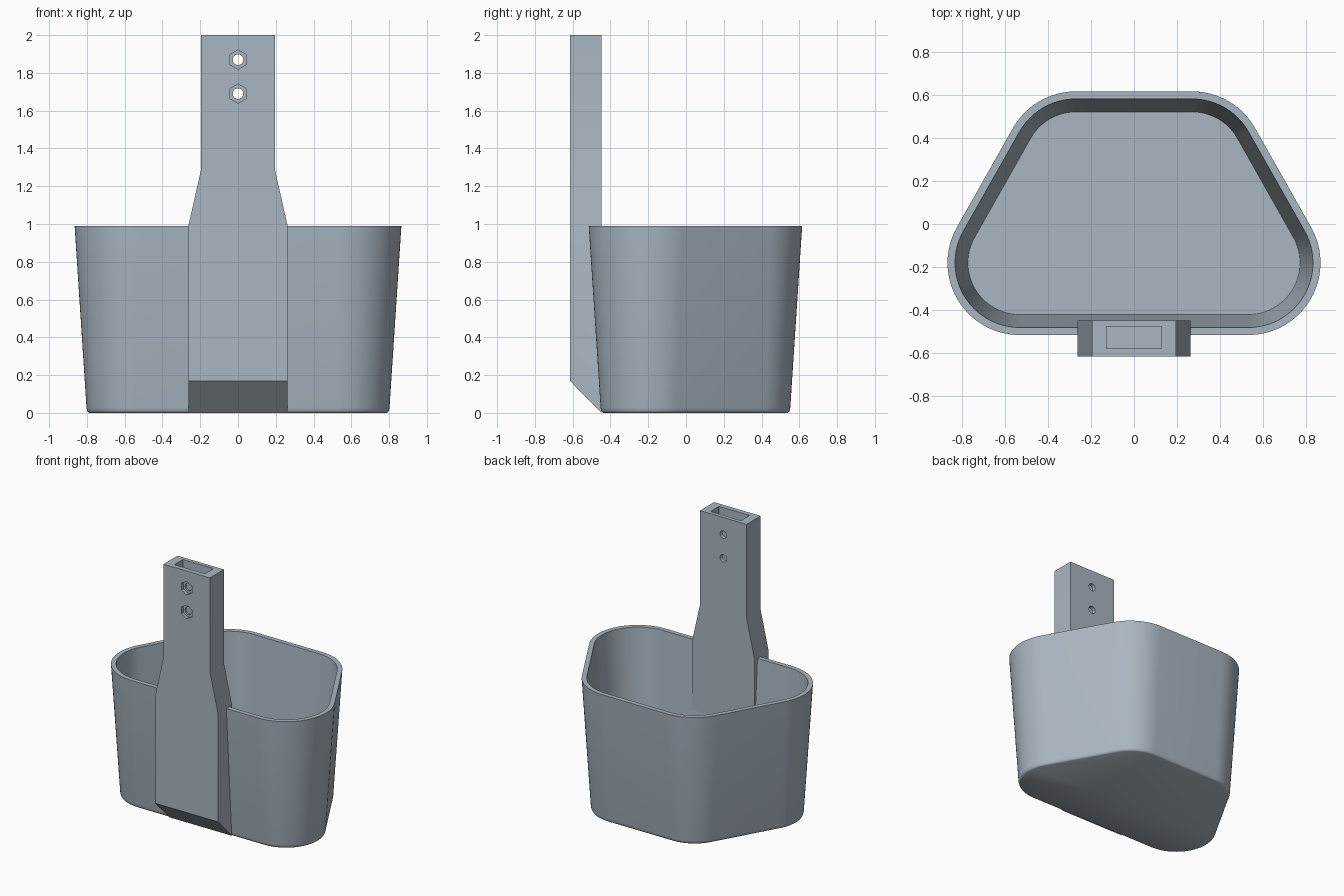
import bpy, bmesh, math

if "Cube" in bpy.data.objects:
    bpy.data.objects.remove(bpy.data.objects["Cube"])

grey = bpy.data.materials.new("blue grey plastic")
grey.diffuse_color = (0.40, 0.47, 0.53, 1)
grey.use_nodes = True
grey.node_tree.nodes["Principled BSDF"].inputs["Base Color"].default_value = grey.diffuse_color


def loft(name, rings):
    """Skin a closed solid through a list of equal-length rings."""
    bm = bmesh.new()
    loops = [[bm.verts.new(p) for p in ring] for ring in rings]
    n = len(loops[0])
    for a, b in zip(loops, loops[1:]):
        for i in range(n):
            j = (i + 1) % n
            bm.faces.new((a[i], a[j], b[j], b[i]))
    bm.faces.new(loops[0][::-1])
    bm.faces.new(loops[-1])
    bmesh.ops.recalc_face_normals(bm, faces=bm.faces)
    mesh = bpy.data.meshes.new(name)
    bm.to_mesh(mesh)
    bm.free()
    mesh.materials.append(grey)
    ob = bpy.data.objects.new(name, mesh)
    bpy.context.collection.objects.link(ob)
    return ob


def shade(ob, degrees):
    bpy.ops.object.select_all(action='DESELECT')
    ob.select_set(True)
    bpy.context.view_layer.objects.active = ob
    bpy.ops.object.shade_smooth_by_angle(angle=math.radians(degrees))


def cut(ob, cutter):
    bpy.context.view_layer.objects.active = ob
    mod = ob.modifiers.new("cut", 'BOOLEAN')
    mod.operation = 'DIFFERENCE'
    mod.solver = 'EXACT'
    mod.object = cutter
    bpy.ops.object.modifier_apply(modifier=mod.name)
    bpy.data.objects.remove(cutter)


def outline(r, z):
    """Rounded trapezoid: four corner arcs of radius r."""
    pts = []
    for cx, cy, a0, a1, n in ((0.53, -0.18, -90, 30, 24), (0.27, 0.28, 30, 90, 12),
                              (-0.27, 0.28, 90, 150, 12), (-0.53, -0.18, 150, 270, 24)):
        for i in range(n + 1):
            a = math.radians(a0 + (a1 - a0) * i / n)
            pts.append((cx + r * math.cos(a), cy + r * math.sin(a), z))
    return pts


def prism_y(name, r, sides, x, z, y0, y1):
    """Round or hexagonal bar along y, with a corner pointing up."""
    ang = [math.pi / 2 + 2 * math.pi * i / sides for i in range(sides)]
    return loft(name, [[(x + r * math.cos(a), y, z + r * math.sin(a)) for a in ang]
                       for y in (y0, y1)])


# Tapered bucket: outside wall with eased bottom edge, flat rim, inside wall, floor
bucket = loft("bucket", [outline(r, z) for r, z in (
    (0.258, 0), (0.264, 0.004), (0.269, 0.012), (0.272, 0.027),
    (0.335, 0.99), (0.300, 0.99), (0.240, 0.05))])
shade(bucket, 35)

# Handle bracket: slanted foot, wide lower plate, shoulders, narrow upper socket
FRONT, BACK = -0.615, -0.447
handle = loft("handle_bracket", [
    [(-w, FRONT, zf), (w, FRONT, zf), (w, BACK, zb), (-w, BACK, zb)]
    for w, zf, zb in ((0.263, 0.17, 0), (0.263, 0.99, 0.99),
                      (0.195, 1.29, 1.29), (0.195, 2, 2))])

# Socket slot in the top
cut(handle, loft("slot_cutter", [
    [(-0.128, -0.578, z), (0.128, -0.578, z), (0.128, -0.476, z), (-0.128, -0.476, z)]
    for z in (1.3, 2.1)]))

# Bolt holes with hexagonal nut recesses on the front
for z in (1.69, 1.87):
    cut(handle, prism_y("bolt_cutter", 0.028, 24, 0, z, -0.7, -0.4))
    cut(handle, prism_y("nut_cutter", 0.051, 6, 0, z, -0.7, -0.592))
shade(handle, 25)
